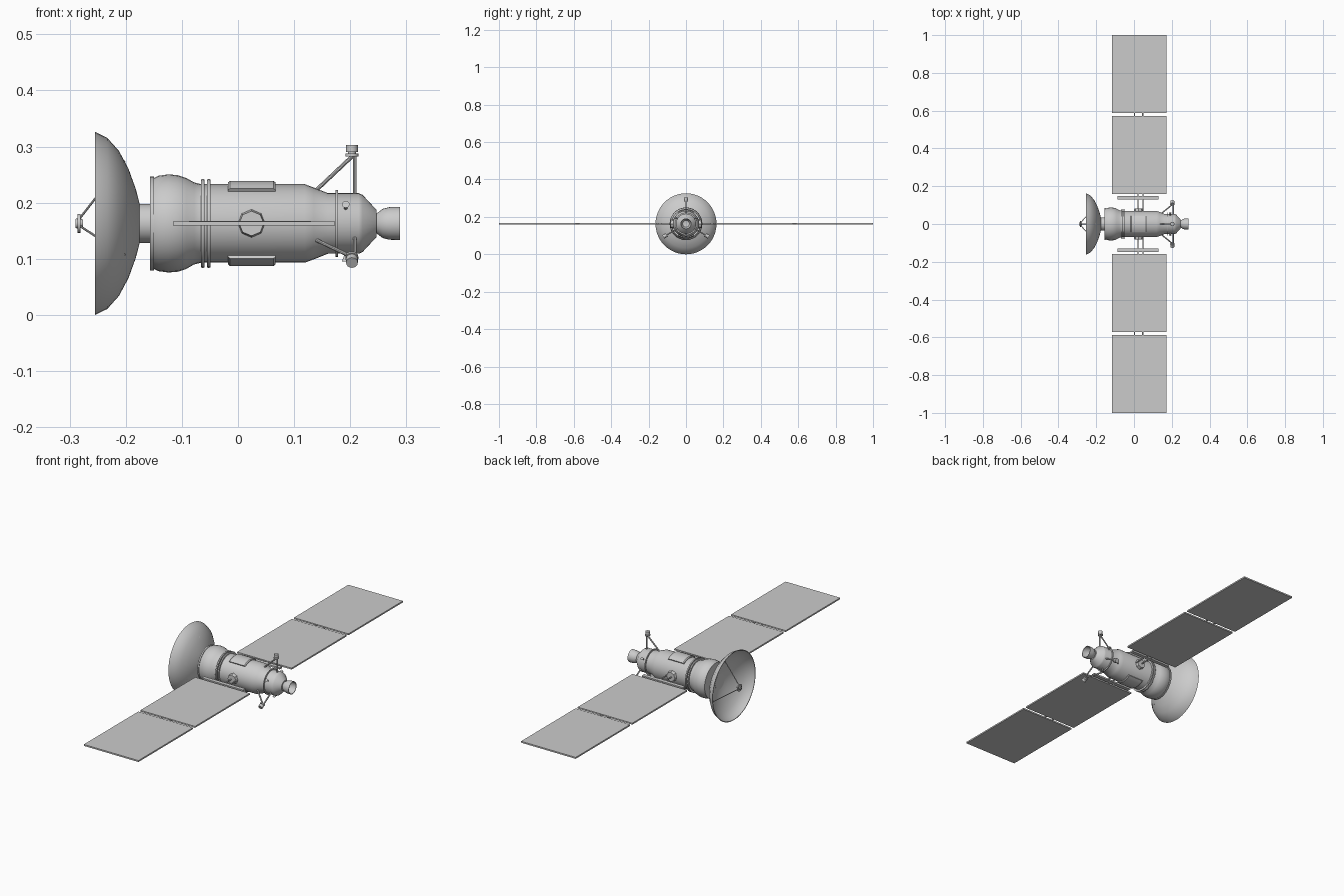
import bpy, bmesh
from math import sin, cos, pi, radians
from mathutils import Vector, Matrix

if "Cube" in bpy.data.objects:
    bpy.data.objects.remove(bpy.data.objects["Cube"])

CZ = 0.163  # height of the long axis


def finish(name, bm, angle=35):
    bmesh.ops.remove_doubles(bm, verts=bm.verts, dist=1e-5)
    bmesh.ops.recalc_face_normals(bm, faces=bm.faces)
    me = bpy.data.meshes.new(name)
    bm.to_mesh(me)
    bm.free()
    ob = bpy.data.objects.new(name, me)
    bpy.context.collection.objects.link(ob)
    bpy.ops.object.select_all(action='DESELECT')
    bpy.context.view_layer.objects.active = ob
    ob.select_set(True)
    bpy.ops.object.shade_smooth_by_angle(angle=radians(angle))
    return ob


def lathe(name, prof, n=32, a0=0.0, a1=2 * pi, closed=False):
    """Revolve (x, radius) points about the long axis."""
    bm = bmesh.new()
    rings = []
    for i in range(n + 1):
        a = a0 + (a1 - a0) * i / n
        rings.append([bm.verts.new((x, r * cos(a), CZ + r * sin(a))) for x, r in prof])
    m = len(prof)
    for i in range(n):
        for j in range(m if closed else m - 1):
            k = (j + 1) % m
            bm.faces.new((rings[i][j], rings[i + 1][j], rings[i + 1][k], rings[i][k]))
    if closed and a1 - a0 < 2 * pi - 0.01:
        bm.faces.new(rings[0])
        bm.faces.new(rings[-1])
    return finish(name, bm)


def rod(name, p, q, r, r2=None, n=10):
    p, q = Vector(p), Vector(q)
    d = q - p
    bm = bmesh.new()
    M = Matrix.Translation((p + q) / 2) @ d.to_track_quat('Z', 'Y').to_matrix().to_4x4()
    bmesh.ops.create_cone(bm, cap_ends=True, segments=n, radius1=r,
                          radius2=r if r2 is None else r2, depth=d.length, matrix=M)
    return finish(name, bm)


def box(name, lo, hi):
    bm = bmesh.new()
    lo, hi = Vector(lo), Vector(hi)
    bmesh.ops.create_cube(bm, size=1, matrix=Matrix.Translation((lo + hi) / 2)
                          @ Matrix.Diagonal((*(hi - lo), 1)))
    return finish(name, bm)


def polar(x, r, a):
    return (x, r * cos(a), CZ + r * sin(a))


# Dish, a thin shell opening towards -x
outer = [(-0.2545, 0.163), (-0.233, 0.1525), (-0.212, 0.129), (-0.195, 0.097),
         (-0.182, 0.061), (-0.174, 0.03), (-0.172, 0)]
inner = [(x - 0.003, max(r - 0.002, 0)) for x, r in outer[::-1]]
inner[-1] = (-0.2545, 0.160)
lathe("dish", outer + inner, 48, closed=True)
lathe("dish_neck", [(-0.179, 0), (-0.179, 0.035), (-0.153, 0.035), (-0.153, 0)])

# Body
lathe("rear_flange", [(-0.157, 0), (-0.157, 0.084), (-0.150, 0.084), (-0.150, 0)])
lathe("main_body", [(-0.152, 0), (-0.152, 0.080), (-0.142, 0.085), (-0.124, 0.0875),
                    (-0.107, 0.086), (-0.092, 0.081), (-0.078, 0.073), (-0.066, 0.070),
                    (0.119, 0.070), (0.135, 0.064), (0.160, 0.054), (0.215, 0.054),
                    (0.222, 0.051), (0.247, 0.024), (0.247, 0)])
for i, x in enumerate((-0.063, -0.052)):
    lathe(f"body_ring_{i}", [(x - .003, .066), (x - .003, .078), (x - .0015, .079),
                             (x + .0015, .079), (x + .003, .078), (x + .003, .066)], closed=True)
lathe("front_ring", [(0.174, 0.05), (0.174, 0.060), (0.178, 0.060), (0.178, 0.05)], closed=True)
for name, mid in (("top_plate", 90), ("bottom_plate", 270)):
    lathe(name, [(-0.018, 0.066), (-0.018, 0.073), (-0.014, 0.076), (0.063, 0.076),
                 (0.067, 0.073), (0.067, 0.066)], 10, radians(mid - 35), radians(mid + 35), True)

# Engine bell, open at +x
lathe("engine_bell", [(0.244, 0), (0.244, 0.016), (0.250, 0.020), (0.258, 0.026), (0.270, 0.029),
                      (0.289, 0.0295), (0.289, 0.027), (0.270, 0.026), (0.256, 0.018), (0.252, 0)])

# Feed and its tripod in front of the dish
lathe("feed", [(-0.290, 0), (-0.290, 0.008), (-0.286, 0.009), (-0.286, 0.017), (-0.281, 0.017),
               (-0.281, 0.008), (-0.276, 0.007), (-0.276, 0)], 16)
for i in range(3):
    a = radians(90 + 120 * i)
    rod(f"feed_strut_{i}", polar(-0.282, 0.009, a), polar(-0.202, 0.112, a), 0.002)
    # Sensor arm: mast, diagonal brace and head
    rod(f"arm_mast_{i}", polar(0.208, 0.045, a), polar(0.208, 0.122, a), 0.0035)
    rod(f"arm_brace_{i}", polar(0.136, 0.056, a), polar(0.205, 0.121, a), 0.0035)
    rod(f"arm_collar_{i}", polar(0.203, 0.119, a), polar(0.203, 0.125, a), 0.0115, n=16)
    rod(f"arm_head_{i}", polar(0.203, 0.127, a), polar(0.203, 0.140, a), 0.0105, n=16)
    rod(f"arm_head_core_{i}", polar(0.203, 0.124, a), polar(0.203, 0.128, a), 0.007, n=12)
    # Small thruster between the arms
    b = a + pi / 3
    rod(f"thruster_{i}", polar(0.192, 0.050, b), polar(0.192, 0.060, b), 0.003)
    rod(f"thruster_bell_{i}", polar(0.192, 0.058, b), polar(0.192, 0.068, b), 0.003, 0.007, 12)

# Solar wings on both sides
for s, side in ((-1, "right"), (1, "left")):
    rod(f"wing_mount_{side}", (0.024, s * 0.06, CZ), (0.024, s * 0.082, CZ), 0.026, 0.022, 8)
    for i, x in enumerate((0.022, 0.047)):
        x0 = (0.020, 0.032)[i]
        rod(f"wing_shaft_{side}_{i}", (x0 if i == 0 else x, s * 0.06, CZ),
            (x, s * 0.165, CZ), 0.003)
    box(f"wing_bar_{side}", (-0.087, s * 0.139 - 0.009, CZ - 0.004),
        (0.130, s * 0.139 + 0.009, CZ + 0.004))
    for j, (y0, y1) in enumerate(((0.158, 0.572), (0.588, 1.0))):
        ya, yb = sorted((s * y0, s * y1))
        box(f"solar_panel_{side}_{j}", (-0.116, ya, CZ - 0.0035), (0.173, yb, CZ + 0.0035))
    for i, x in enumerate((0.003, 0.047)):
        rod(f"panel_hinge_{side}_{i}", (x, s * 0.565, CZ), (x, s * 0.595, CZ), 0.0035)
